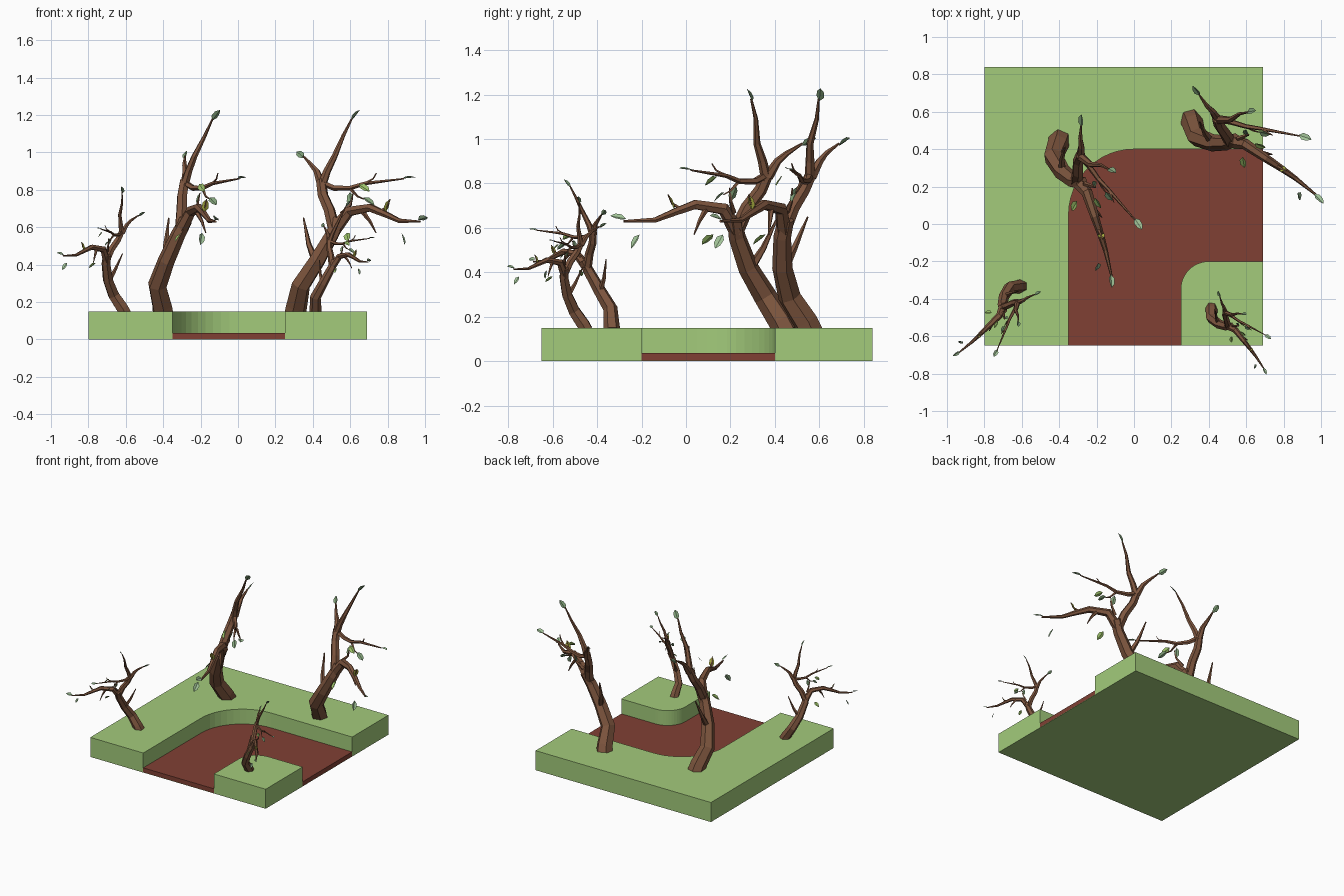
import bpy, bmesh, math, random
from mathutils import Vector, Matrix

random.seed(4)
cube = bpy.data.objects.get("Cube")
if cube:
    bpy.data.objects.remove(cube, do_unlink=True)


def material(name, rgb):
    m = bpy.data.materials.new(name)
    m.use_nodes = True
    m.diffuse_color = (*rgb, 1)
    m.node_tree.nodes["Principled BSDF"].inputs["Base Color"].default_value = (*rgb, 1)
    return m


grass = material("grass green", (.366, .597, .198))
dirt = material("red brown dirt", (.216, .051, .034))
bark = material("bark brown", (.205, .091, .048))
leaf_mats = [material("pale leaf", (.38, .58, .33)),
             material("grey green leaf", (.22, .36, .19)),
             material("yellow leaf", (.45, .48, .06)),
             material("bright leaf", (.33, .53, .14))]


def make_mesh(name, bm, mats):
    me = bpy.data.meshes.new(name)
    bm.to_mesh(me)
    bm.free()
    for m in mats:
        me.materials.append(m)
    return me


def add(name, me):
    ob = bpy.data.objects.new(name, me)
    bpy.context.collection.objects.link(ob)
    return ob


def arc(cx, cy, r, steps=12):
    # Quarter circle from the left side round to the back
    return [(cx - r * math.cos(t), cy + r * math.sin(t))
            for t in (i * math.pi / 2 / steps for i in range(steps + 1))]


def slab(name, outline, z0, z1, mat):
    bm = bmesh.new()
    face = bm.faces.new([bm.verts.new((x, y, z0)) for x, y in outline])
    top = bmesh.ops.extrude_face_region(bm, geom=[face])["geom"]
    for v in top:
        if isinstance(v, bmesh.types.BMVert):
            v.co.z = z1
    bmesh.ops.recalc_face_normals(bm, faces=bm.faces)
    add(name, make_mesh(name, bm, [mat]))


# Ground: base plate, raised banks and the sunken bending path
L, R, F, B = -.8, .69, -.65, .84
PL, PR, PF, PB = -.35, .25, -.2, .4
BASE, PATH, TOP = .003, .036, .15
outer = arc(PL + .35, PB - .35, .35)
inner = arc(PR + .15, PF - .15, .15)
slab("base_plate", [(L, F), (R, F), (R, B), (L, B)], 0, BASE, grass)
slab("main_bank", [(L, F), (PL, F)] + outer + [(R, PB), (R, B), (L, B)], BASE, TOP, grass)
slab("corner_bank", [(PR, F)] + inner + [(R, PF), (R, F)], BASE, TOP, grass)
slab("dirt_path", [(PL, F), (PR, F)] + inner + [(R, PF), (R, PB)] + outer[::-1],
     BASE, PATH, dirt)


def limb(bm, points, r0, r1, sides=6):
    # Tapered tube through the points, closed at both ends
    pts = [Vector(p) for p in points]
    run = [0]
    for a, b in zip(pts, pts[1:]):
        run.append(run[-1] + (b - a).length)
    rings, side, last = [], None, None
    for i, p in enumerate(pts):
        t = (pts[min(i + 1, len(pts) - 1)] - pts[max(i - 1, 0)]).normalized()
        if side is None:
            side = t.orthogonal().normalized()
        else:
            side = last.rotation_difference(t) @ side
        last = t
        r = r0 + (r1 - r0) * run[i] / run[-1]
        rings.append([bm.verts.new(p + Matrix.Rotation(k * math.tau / sides, 3, t) @ side * r)
                      for k in range(sides)])
    for a, b in zip(rings, rings[1:]):
        for k in range(sides):
            n = (k + 1) % sides
            bm.faces.new((a[k], a[n], b[n], b[k]))
    bm.faces.new(rings[0][::-1])
    bm.faces.new(rings[-1])


# Tree bark: +x is the direction in which the long bough reaches
bm = bmesh.new()
fork, crown = (.25, .03, .49), (.108, .08, .7)
limb(bm, [(-.01, .005, -.02), (.01, -.01, .03), (.065, -.06, .14), (.155, -.045, .27),
          (.225, -.005, .41), fork], .06, .036)
limb(bm, [(.235, .01, .44), (.307, .036, .535), (.442, .026, .555), (.54, .02, .52),
          (.631, .012, .485), (.772, -.01, .48)], .036, .006)
limb(bm, [(.235, .005, .43), (.19, .03, .54), (.135, .055, .62), crown], .034, .027)
limb(bm, [(.115, .075, .67), (.14, .09, .75), (.175, .11, .83), (.2, .16, .94),
          (.235, .19, 1.03)], .025, .005)
limb(bm, [(.11, .08, .68), (.07, .1, .75), (.03, .11, .785), (-.035, .14, .83)],
     .025, .005)
limb(bm, [(.11, .075, .69), (.18, .1, .66), (.264, .12, .66), (.34, .15, .685),
          (.54, .22, .71)], .018, .004, 5)
# Twigs and spurs
limb(bm, [(.155, -.045, .25), (.09, -.02, .36), (.036, .018, .5)], .024, .004, 5)
limb(bm, [(.264, .12, .66), (.31, .12, .615), (.345, .13, .6)], .01, .003, 4)
limb(bm, [(.38, .03, .55), (.43, .05, .48), (.46, .06, .42)], .016, .003, 5)
limb(bm, [(.5, .02, .53), (.55, .02, .56), (.57, .02, .6)], .01, .003, 4)
limb(bm, [(.26, .04, .52), (.29, .08, .57), (.3, .09, .63)], .014, .003, 4)
limb(bm, [(.34, .15, .685), (.39, .15, .71), (.41, .15, .74)], .007, .003, 4)
bmesh.ops.recalc_face_normals(bm, faces=bm.faces)
bark_mesh = make_mesh("tree_bark", bm, [bark])


def leaf(bm, pos, aim, colour, size=.075):
    # Pointed leaf folded along its middle vein
    turn = Vector(aim).to_track_quat('X', 'Z').to_matrix()
    turn = turn @ Matrix.Rotation(random.uniform(-1, 1), 3, 'X')

    def vert(x, y, z):
        return bm.verts.new(Vector(pos) + turn @ Vector((x, y, z)) * size)
    stem, tip = vert(0, 0, 0), vert(1, 0, 0)
    for s in (1, -1):
        f = bm.faces.new([stem, vert(.3, .25 * s, .08), vert(.7, .22 * s, .08), tip][::s])
        f.material_index = colour


# Leaves: position, pointing direction, colour
bm = bmesh.new()
for pos, aim, colour in [
        ((.23, .19, 1.02), (.4, .3, .6), 1),
        ((-.03, .14, .82), (-.7, .3, .4), 1),
        ((.53, .22, .71), (1, .2, .1), 0),
        ((.76, -.01, .49), (1, -.3, .2), 0),
        ((.68, -.05, .42), (.4, -.3, -.8), 0),
        ((.54, .02, .53), (.4, 0, 1), 2),
        ((.35, .065, .68), (.8, .1, -.5), 3),
        ((.34, .13, .61), (.7, .2, -.5), 1),
        ((.33, -.03, .42), (.4, -.5, -.5), 3),
        ((.29, .08, .57), (-.2, .3, .8), 1)]:
    leaf(bm, pos, aim, colour)
leaf_mesh = make_mesh("tree_leaves", bm, leaf_mats)

# Four trees: name, base x, base y, turn in degrees, scale
for name, x, y, turn, scale in [("back_right", -.4, .44, -68, 1),
                                ("back_left", .31, .55, -30, 1),
                                ("front_right", -.61, -.335, -132, .62),
                                ("front_left", .415, -.455, -48, .55)]:
    for part, me in (("tree", bark_mesh), ("leaves", leaf_mesh)):
        ob = add(f"{name}_{part}", me)
        ob.location = (x, y, TOP)
        ob.rotation_euler.z = math.radians(turn)
        ob.scale = (scale,) * 3
